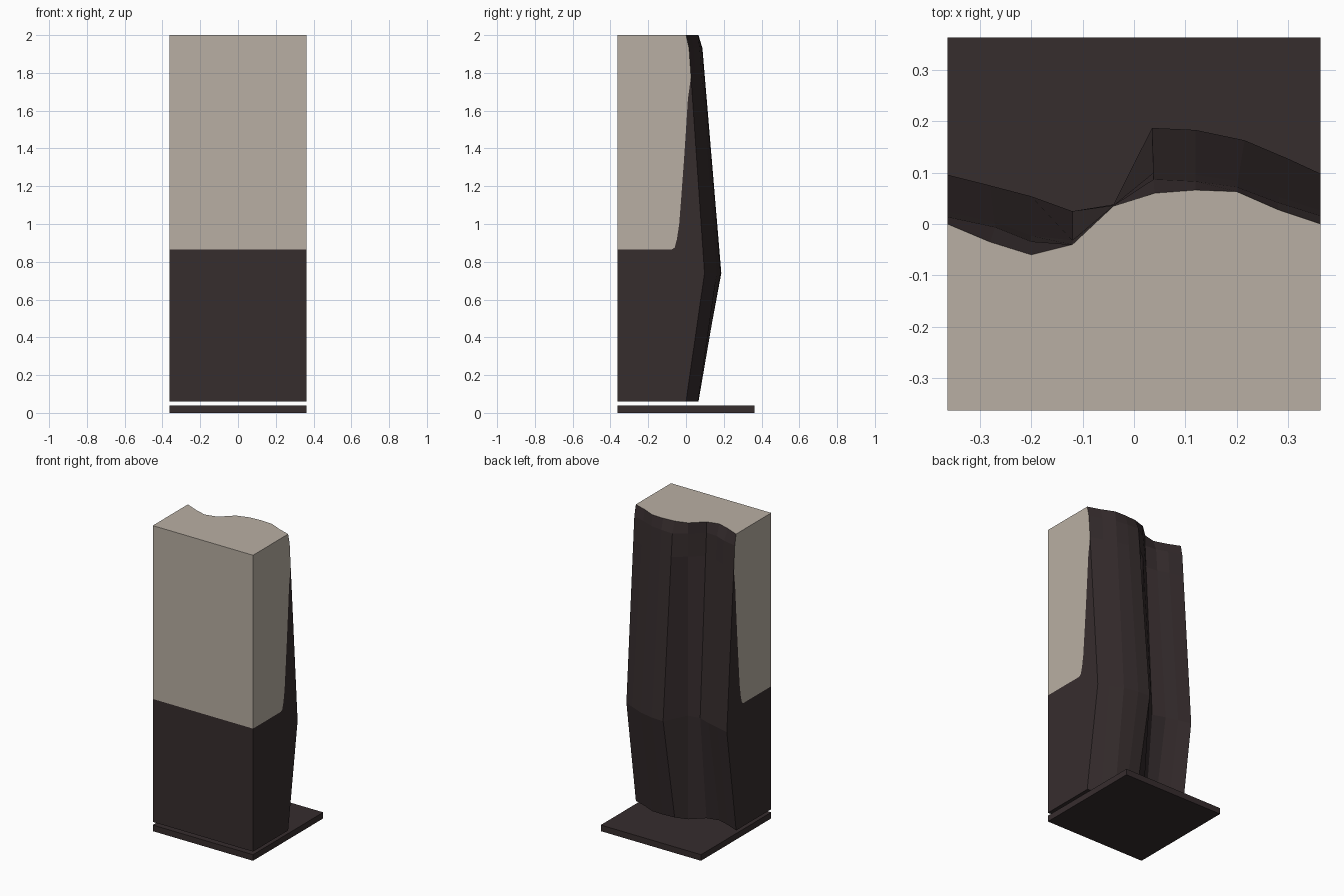
import bpy, bmesh

if "Cube" in bpy.data.objects:
    bpy.data.objects.remove(bpy.data.objects["Cube"])


def make_material(name, rgb):
    m = bpy.data.materials.new(name)
    m.diffuse_color = (*rgb, 1)
    m.use_nodes = True
    m.node_tree.nodes["Principled BSDF"].inputs["Base Color"].default_value = m.diffuse_color
    return m


dark = make_material("dark brown", (0.037, 0.026, 0.027))
beige = make_material("beige", (0.485, 0.429, 0.366))
H = 0.363       # half width
SPLIT = 0.865   # height of the colour split


def finish(bm, name):
    bmesh.ops.recalc_face_normals(bm, faces=bm.faces)
    me = bpy.data.meshes.new(name)
    bm.to_mesh(me)
    bm.free()
    me.materials.append(dark)
    me.materials.append(beige)
    bpy.context.collection.objects.link(bpy.data.objects.new(name, me))


# Base plate
bm = bmesh.new()
bmesh.ops.create_cube(bm, size=1)
bmesh.ops.scale(bm, vec=(2 * H, 2 * H, 0.04), verts=bm.verts)
bmesh.ops.translate(bm, vec=(0, 0, 0.02), verts=bm.verts)
finish(bm, "base_plate")

# Carved back: wavy x/y profiles at the ends, the shoulder and the bulge
end = [(-H, 0), (-.28, -.035), (-.2, -.06), (-.12, -.04), (-.04, .035),
       (.04, .06), (.12, .066), (.2, .063), (.28, .028), (H, 0)]
shoulder = [(-H, .014), (-.27, -.006), (-.2, -.034), (-.12, -.04), (-.04, .036),
            (.038, .087), (.12, .083), (.2, .072), (.28, .042), (H, .016)]
bulge = [(-H, .096), (-.28, .075), (-.2, .054), (-.12, .025), (-.04, .038),
         (.035, .187), (.12, .183), (.215, .163), (.3, .127), (H, .098)]
t = (1.93 - 1.78) / (1.93 - 0.74)
upper = [tuple(a + (b - a) * t for a, b in zip(p, q)) for p, q in zip(shoulder, bulge)]
levels = [(0.06, end), (0.74, bulge), (1.78, upper), (1.93, shoulder), (2.0, end)]

bm = bmesh.new()
rows = [[bm.verts.new((x, y, z)) for x, y in prof] for z, prof in levels]
for lo, hi in zip(rows, rows[1:]):
    for i in range(len(lo) - 1):
        bm.faces.new((lo[i], lo[i + 1], hi[i + 1], hi[i]))

# Side faces, split along a curved colour border
border = [(-.075, SPLIT), (-.06, .875), (-.048, .92), (-.036, 1.0), (-.026, 1.13),
          (-.012, 1.32), (0, 1.5), (.01, 1.66)]
front = {}
for col, x in ((0, -H), (-1, H)):
    b, m, c = [bm.verts.new((x, -H, z)) for z in (0.06, SPLIT, 2.0)]
    line = [bm.verts.new((x, y, z)) for y, z in border]
    edge = [r[col] for r in rows]
    bm.faces.new([b] + edge[:3] + line[::-1] + [m])
    bm.faces.new([m] + line + edge[2:] + [c]).material_index = 1
    front[x] = (b, m, c)

# Front halves, top and underside
(b0, m0, c0), (b1, m1, c1) = front[-H], front[H]
bm.faces.new((b0, b1, m1, m0))
bm.faces.new((m0, m1, c1, c0)).material_index = 1
bm.faces.new([c0, c1] + rows[-1][::-1]).material_index = 1
bm.faces.new([b0, b1] + rows[0][::-1])
finish(bm, "carved_block")
